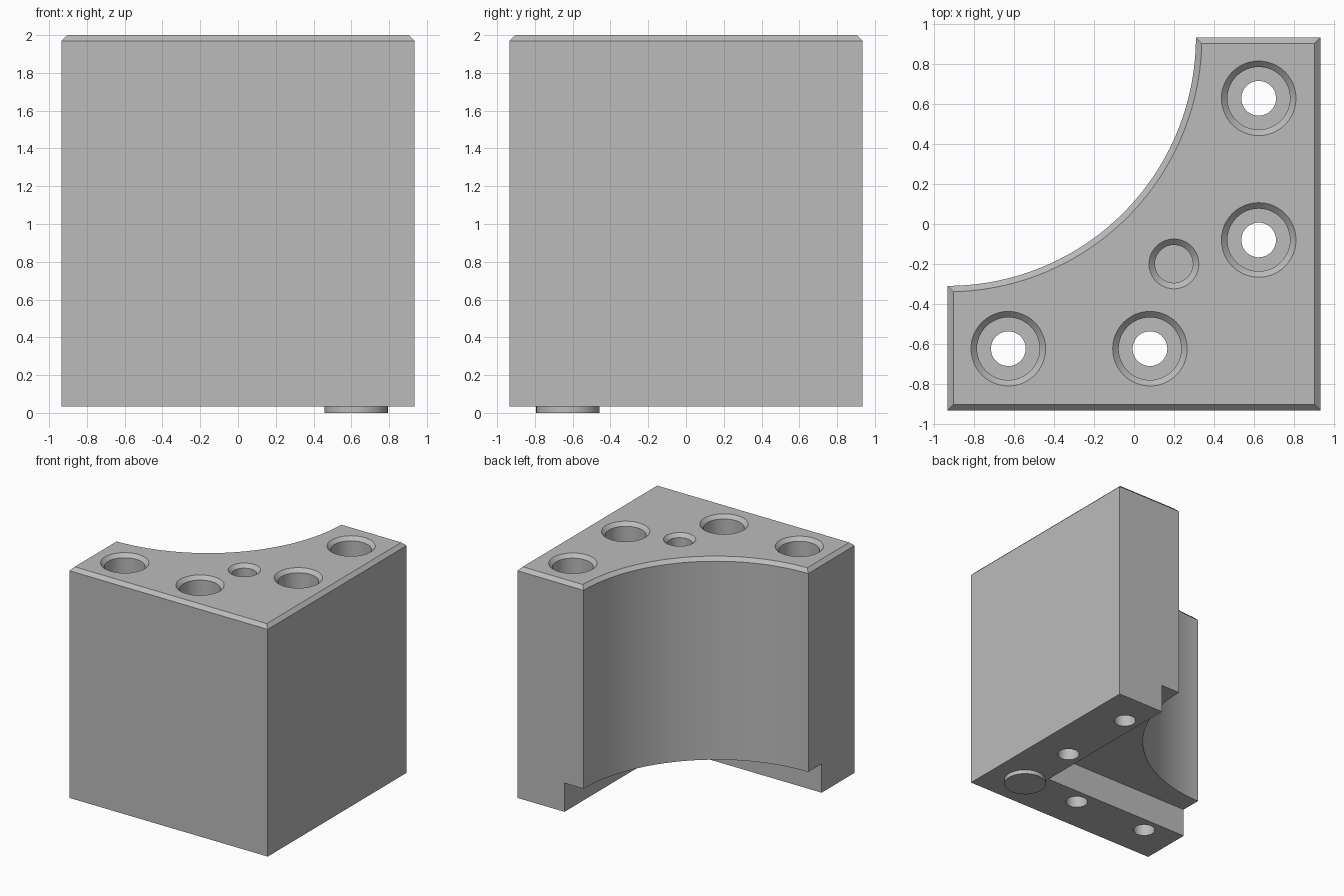
import bpy, bmesh
from math import sin, cos, asin, pi, radians

if "Cube" in bpy.data.objects:
    bpy.data.objects.remove(bpy.data.objects["Cube"], do_unlink=True)

HALF, BOTTOM, TOP, CHAMFER = 0.935, 0.035, 2.0, 0.03
ARC_RADIUS, ARC_STEPS = 1.245, 64
STEP_EDGE, STEP_TOP = 0.49, 0.28

grey = bpy.data.materials.new("plain grey")
grey.use_nodes = True
colour = (0.5, 0.5, 0.5, 1)
grey.diffuse_color = colour
grey.node_tree.nodes["Principled BSDF"].inputs["Base Color"].default_value = colour


def make_object(name, bm):
    bmesh.ops.recalc_face_normals(bm, faces=bm.faces)
    mesh = bpy.data.meshes.new(name)
    bm.to_mesh(mesh)
    bm.free()
    mesh.materials.append(grey)
    obj = bpy.data.objects.new(name, mesh)
    bpy.context.collection.objects.link(obj)
    return obj


def loft(name, loops):
    """Skin a stack of equal-length point loops and cap both ends."""
    bm = bmesh.new()
    rings = [[bm.verts.new(p) for p in loop] for loop in loops]
    n = len(rings[0])
    for low, high in zip(rings, rings[1:]):
        for i in range(n):
            j = (i + 1) % n
            bm.faces.new((low[i], low[j], high[j], high[i]))
    bm.faces.new(rings[0][::-1])
    bm.faces.new(rings[-1])
    return make_object(name, bm)


def outline(inset, z):
    """Square with a quarter-round bite, moved inward by inset."""
    h, r = HALF - inset, ARC_RADIUS + inset
    a = asin(inset / r)
    points = [(-h, -h, z), (h, -h, z), (h, h, z)]
    for i in range(1, ARC_STEPS):
        t = -a - (pi / 2 - 2 * a) * i / ARC_STEPS
        points.append((-HALF + r * cos(t), HALF + r * sin(t), z))
    points.insert(3, (-HALF + r * cos(a), h, z))
    points.append((-h, HALF - r * cos(a), z))
    return points


def turned(name, x, y, profile, sides=48):
    """Stack of circles from (radius, height) pairs."""
    return loft(name, [[(x + r * cos(2 * pi * i / sides), y + r * sin(2 * pi * i / sides), z)
                        for i in range(sides)] for r, z in profile])


def cut(target, cutter):
    cutter.hide_render = True
    mod = target.modifiers.new("cut", "BOOLEAN")
    mod.operation = "DIFFERENCE"
    mod.solver = "EXACT"
    mod.object = cutter
    bpy.context.view_layer.objects.active = target
    bpy.ops.object.modifier_apply(modifier=mod.name)
    bpy.data.objects.remove(cutter, do_unlink=True)


# Main block with chamfered top rim
block = loft("corner_block", [outline(0, BOTTOM), outline(0, TOP - CHAMFER), outline(CHAMFER, TOP)])

# Square relief under the inner side
a, b = -1.2, STEP_EDGE
cut(block, loft("relief_cutter", [[(a, -b, z), (b, -b, z), (b, -a, z), (a, -a, z)]
                                  for z in (-0.2, STEP_TOP)]))

# Counterbored screw holes, mirrored across the diagonal
over = 0.02
for u, v in ((0.625, 0.63), (0.625, -0.08)):
    for x, y in ((u, v), (-v, -u)):
        cut(block, turned("screw_cutter", x, y, [
            (0.087, -0.1), (0.087, 0.67), (0.157, 0.67), (0.157, TOP - CHAMFER),
            (0.187 + over, TOP + over)]))

# Blind centre hole
cut(block, turned("blind_cutter", 0.2, -0.2, [
    (0.095, 1.5), (0.095, TOP - CHAMFER), (0.125 + over, TOP + over)]))

# Round locating foot below the outer corner
foot = turned("locating_foot", 0.625, -0.625, [(0.168, 0), (0.168, BOTTOM + 0.01)])

# Smooth round walls, crisp edges
for obj in (block, foot):
    bpy.ops.object.select_all(action="DESELECT")
    obj.select_set(True)
    bpy.context.view_layer.objects.active = obj
    bpy.ops.object.shade_smooth_by_angle(angle=radians(30))
